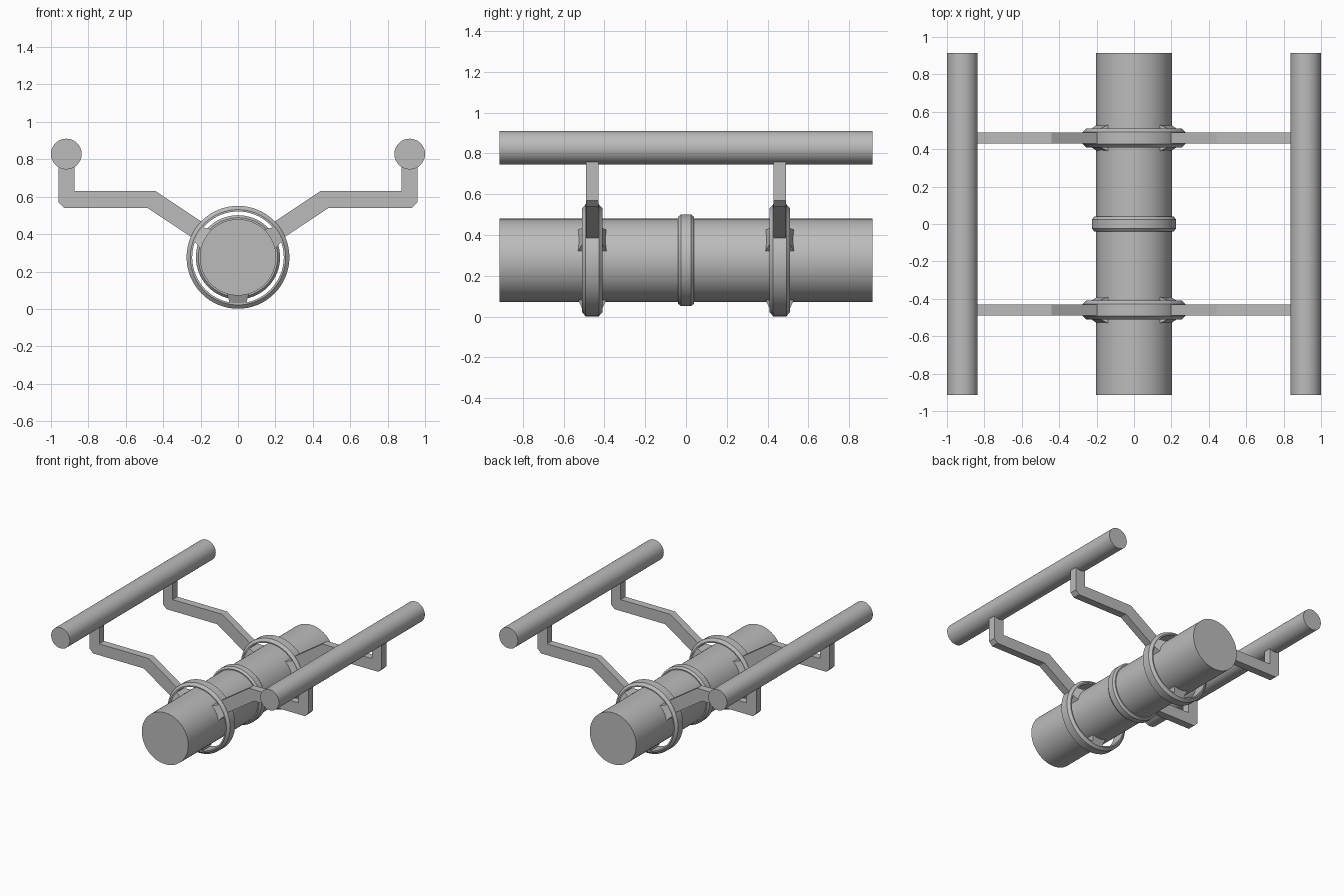
import bpy, bmesh, math
from mathutils import Matrix, Vector

cube = bpy.data.objects.get("Cube")
if cube:
    bpy.data.objects.remove(cube, do_unlink=True)

AXIS_Z = 0.276
HALF_LENGTH = 0.915
FRAME_Y = 0.46

grey = bpy.data.materials.new("plain grey")
grey.use_nodes = True
colour = (0.5, 0.5, 0.5, 1)
grey.diffuse_color = colour
grey.node_tree.nodes["Principled BSDF"].inputs["Base Color"].default_value = colour


def finish(name, bm, location):
    """Turn a bmesh into a shaded grey object."""
    bmesh.ops.recalc_face_normals(bm, faces=bm.faces)
    mesh = bpy.data.meshes.new(name)
    bm.to_mesh(mesh)
    bm.free()
    mesh.materials.append(grey)
    obj = bpy.data.objects.new(name, mesh)
    obj.location = location
    bpy.context.collection.objects.link(obj)
    bpy.ops.object.select_all(action="DESELECT")
    obj.select_set(True)
    bpy.context.view_layer.objects.active = obj
    bpy.ops.object.shade_smooth_by_angle(angle=math.radians(25))
    return obj


def rod(name, radius, location):
    """Capped cylinder lying along y."""
    bm = bmesh.new()
    bmesh.ops.create_cone(bm, cap_ends=True, segments=64, radius1=radius, radius2=radius,
                          depth=2 * HALF_LENGTH, matrix=Matrix.Rotation(math.pi / 2, 4, "X"))
    return finish(name, bm, location)


def ring(name, profile, location, segments=64):
    """Spin a closed (radius, y) profile around the y axis."""
    bm = bmesh.new()
    verts = [bm.verts.new((r, y, 0)) for r, y in profile]
    edges = [bm.edges.new((v, verts[i - 1])) for i, v in enumerate(verts)]
    bmesh.ops.spin(bm, geom=verts + edges, cent=(0, 0, 0), axis=(0, 1, 0),
                   angle=math.tau, steps=segments, use_merge=True)
    bmesh.ops.remove_doubles(bm, verts=bm.verts, dist=0.0001)
    return finish(name, bm, location)


def bracket(name, angle, location):
    """Tapered block reaching outward from the tube to its ring."""
    bm = bmesh.new()
    bmesh.ops.create_cube(bm, size=2)
    out = Vector((math.cos(angle), 0, math.sin(angle)))
    side = Vector((-math.sin(angle), 0, math.cos(angle)))
    for v in bm.verts:
        outer = v.co.x > 0
        radius, width, depth = (0.265, 0.038, 0.036) if outer else (0.192, 0.06, 0.071)
        v.co = out * radius + side * v.co.z * width + Vector((0, v.co.y * depth, 0))
    return finish(name, bm, location)


def arm(name, sign, y):
    """Bent flat arm, extruded from its outline."""
    outline = [(0.19, 0.463), (0.44, 0.63), (0.875, 0.63), (0.875, 0.78), (0.96, 0.78),
               (0.96, 0.57), (0.93, 0.54), (0.485, 0.54), (0.22, 0.365)]
    bm = bmesh.new()
    face = bm.faces.new([bm.verts.new((sign * x, -0.03, z)) for x, z in outline])
    extruded = bmesh.ops.extrude_face_region(bm, geom=[face])["geom"]
    bmesh.ops.translate(bm, vec=(0, 0.06, 0),
                        verts=[g for g in extruded if isinstance(g, bmesh.types.BMVert)])
    return finish(name, bm, (0, y, 0))


# Central tube and its raised middle collar
rod("main_tube", 0.204, (0, 0, AXIS_Z))
ring("middle_collar", [(0.195, -0.04), (0.212, -0.04), (0.225, -0.025),
                       (0.225, 0.025), (0.212, 0.04), (0.195, 0.04)], (0, 0, AXIS_Z))

# Two support rings, each with three brackets
for end, y in (("front", -FRAME_Y), ("back", FRAME_Y)):
    centre = (0, y, AXIS_Z)
    ring(end + "_ring", [(0.245, -0.05), (0.255, -0.05), (0.275, -0.032),
                         (0.275, 0.032), (0.255, 0.05), (0.245, 0.05)], centre)
    for place, degrees in (("left", 30), ("right", 150), ("bottom", 270)):
        bracket(f"{end}_{place}_bracket", math.radians(degrees), centre)

# Side rails and the arms that carry them
for side, sign in (("left", 1), ("right", -1)):
    rod(side + "_rail", 0.082, (sign * 0.918, 0, 0.828))
    for end, y in (("front", -FRAME_Y), ("back", FRAME_Y)):
        arm(f"{end}_{side}_arm", sign, y)
